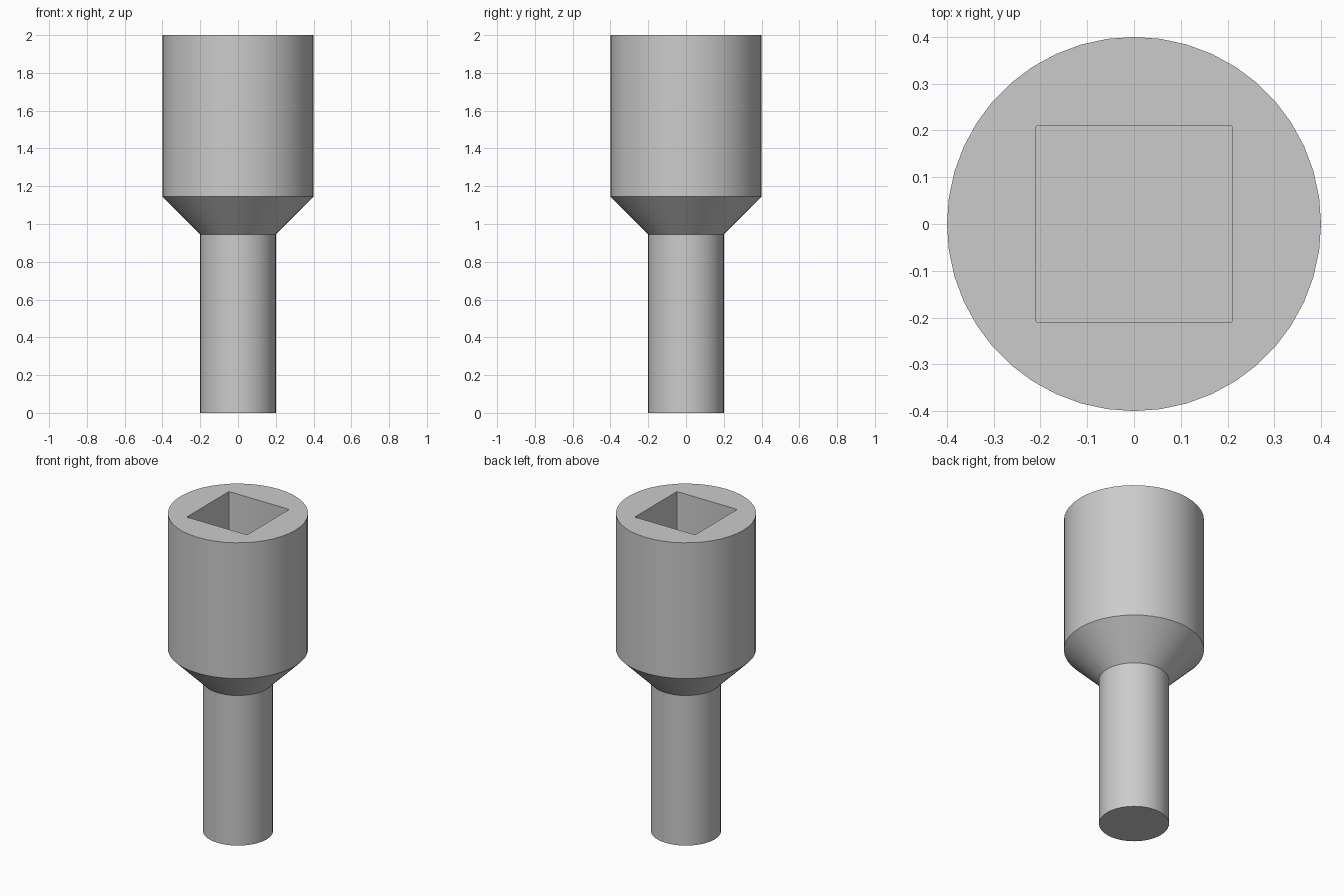
import bpy
import bmesh
from math import radians

SIDES = 44
PROFILE = [(0.2, 0.0), (0.2, 0.945), (0.4, 1.145), (0.4, 2.0)]  # radius, height
SOCKET_WIDTH, SOCKET_DEPTH = 0.42, 0.5

cube = bpy.data.objects.get("Cube")
if cube:
    bpy.data.objects.remove(cube, do_unlink=True)


def add_object(name, bm):
    bmesh.ops.recalc_face_normals(bm, faces=bm.faces)
    mesh = bpy.data.meshes.new(name)
    bm.to_mesh(mesh)
    bm.free()
    obj = bpy.data.objects.new(name, mesh)
    bpy.context.collection.objects.link(obj)
    return obj


steel = bpy.data.materials.new("grey_steel")
steel.use_nodes = True
colour = (0.6, 0.6, 0.6, 1)
steel.diffuse_color = colour
steel.node_tree.nodes["Principled BSDF"].inputs["Base Color"].default_value = colour

# Shank, flare and head as one turned body
bm = bmesh.new()
rings = []
for radius, height in PROFILE:
    ring = bmesh.ops.create_circle(bm, segments=SIDES, radius=radius)["verts"]
    for v in ring:
        v.co.z = height
    rings.append(ring)
for low, high in zip(rings, rings[1:]):
    for i in range(SIDES):
        j = (i + 1) % SIDES
        bm.faces.new((low[i], low[j], high[j], high[i]))
bm.faces.new(rings[0])
bm.faces.new(rings[-1])
body = add_object("socket_body", bm)
body.data.materials.append(steel)

# Square drive hole with slightly rounded upright corners
bm = bmesh.new()
bmesh.ops.create_cube(bm, size=1)
for v in bm.verts:
    v.co.x *= SOCKET_WIDTH
    v.co.y *= SOCKET_WIDTH
    v.co.z = 2.1 if v.co.z > 0 else 2 - SOCKET_DEPTH
upright = [e for e in bm.edges if abs(e.verts[0].co.z - e.verts[1].co.z) > 0.1]
bmesh.ops.bevel(bm, geom=upright, offset=0.004, segments=2, profile=0.5, affect='EDGES')
cutter = add_object("square_hole_cutter", bm)
cutter.data.materials.append(steel)
cutter.hide_render = True

# Cut the hole, then shade the round surfaces smooth
cut = body.modifiers.new("square_hole", 'BOOLEAN')
cut.operation = 'DIFFERENCE'
cut.solver = 'EXACT'
cut.object = cutter
bpy.ops.object.select_all(action='DESELECT')
body.select_set(True)
bpy.context.view_layer.objects.active = body
bpy.ops.object.modifier_apply(modifier=cut.name)
bpy.data.objects.remove(cutter, do_unlink=True)
bpy.ops.object.shade_smooth_by_angle(angle=radians(30))
